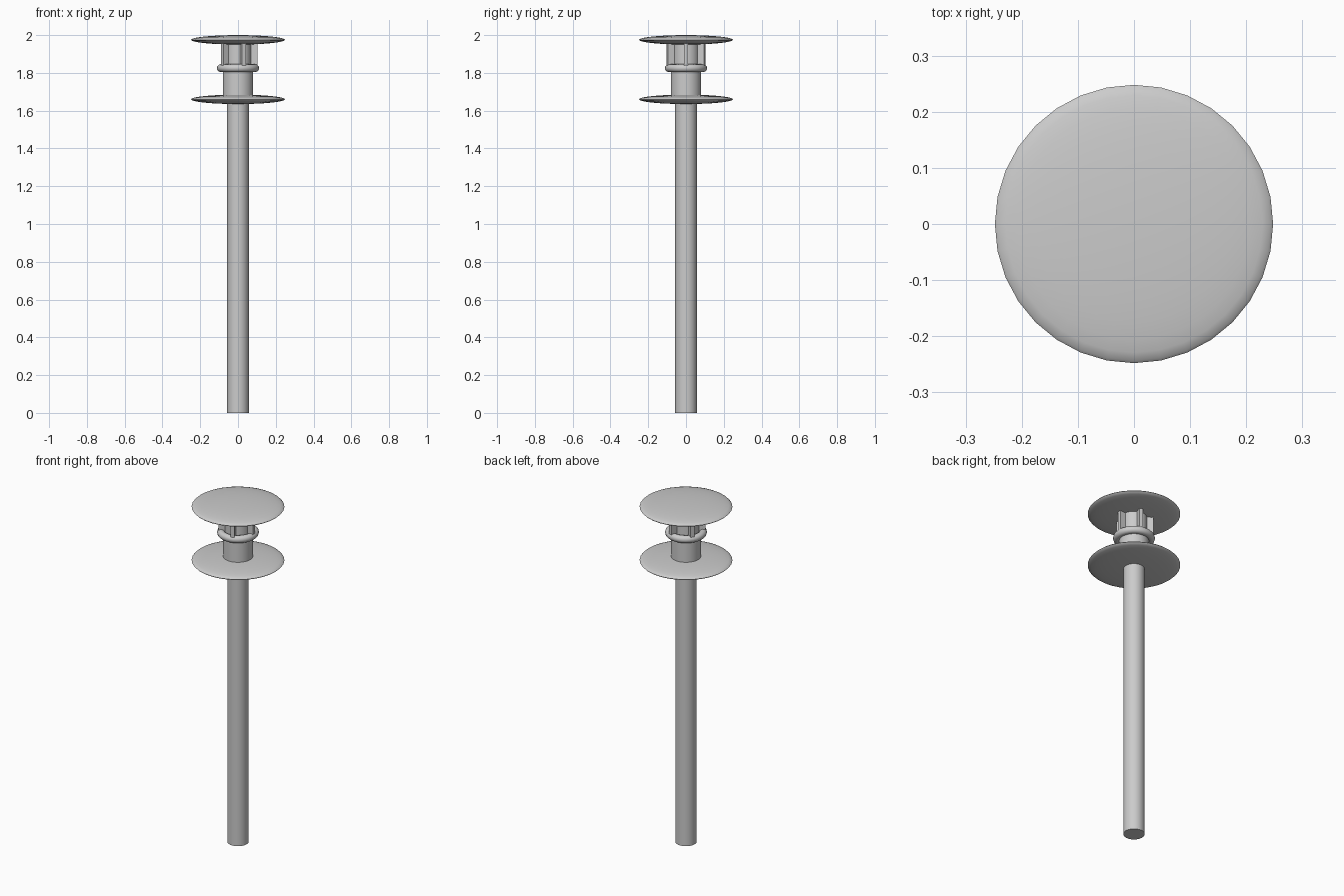
import bpy
import math

if "Cube" in bpy.data.objects:
    bpy.data.objects.remove(bpy.data.objects["Cube"])

# One plain grey for every part
grey = bpy.data.materials.new("stone grey")
grey.diffuse_color = (0.6, 0.6, 0.6, 1)
grey.use_nodes = True
grey.node_tree.nodes["Principled BSDF"].inputs["Base Color"].default_value = grey.diffuse_color


def finish(name, angle=30):
    ob = bpy.context.object
    ob.name = name
    ob.data.materials.append(grey)
    bpy.ops.object.transform_apply(location=False, rotation=False, scale=True)
    bpy.ops.object.shade_smooth_by_angle(angle=math.radians(angle))
    return ob


def cylinder(name, radius, bottom, top):
    bpy.ops.mesh.primitive_cylinder_add(vertices=32, radius=radius, depth=top - bottom,
                                        location=(0, 0, (bottom + top) / 2))
    return finish(name)


def disc(name, z):
    # Squashed ball forming a lens-shaped plate
    bpy.ops.mesh.primitive_uv_sphere_add(segments=32, ring_count=16, radius=1, location=(0, 0, z))
    bpy.context.object.scale = (0.248, 0.248, 0.025)
    return finish(name)


# Shaft and the wider neck above it
cylinder("shaft", 0.057, 0, 1.66)
cylinder("neck", 0.08, 1.67, 1.83)
cylinder("core", 0.07, 1.82, 1.97)

# Lower and upper plates
disc("lower_plate", 1.66)
disc("upper_plate", 1.975)

# Rounded ring around the neck
bpy.ops.mesh.primitive_torus_add(major_segments=32, minor_segments=12, major_radius=0.091,
                                 minor_radius=0.021, location=(0, 0, 1.825))
finish("ring", 40)

# Five upright ribs around the core
for i in range(5):
    a = math.tau * i / 5
    bpy.ops.mesh.primitive_cube_add(size=1, rotation=(0, 0, a),
                                    location=(0.083 * math.cos(a), 0.083 * math.sin(a), 1.895))
    bpy.context.object.scale = (0.042, 0.022, 0.15)
    finish(f"rib_{i + 1}")
